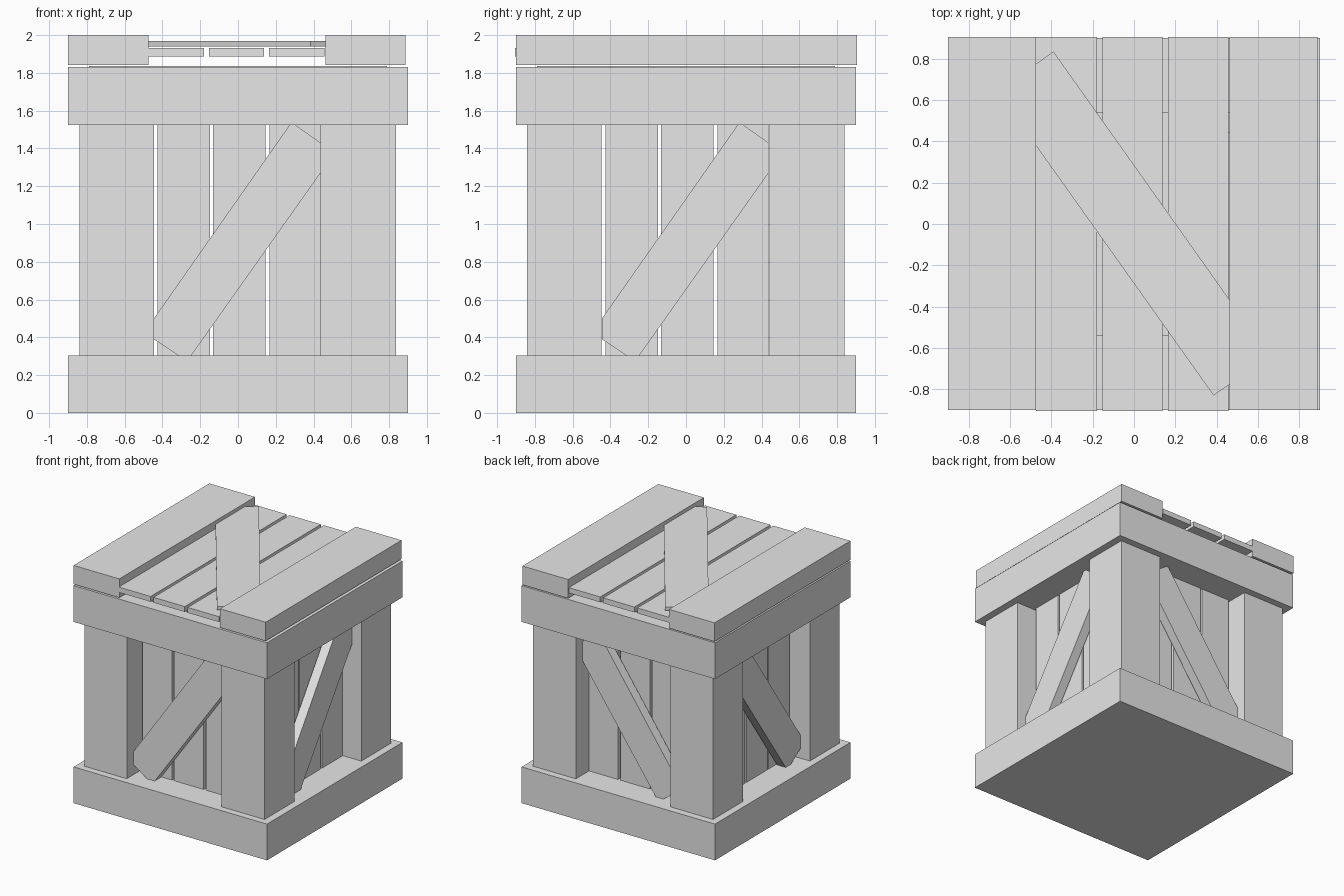
import bpy
import bmesh
from mathutils import Matrix

cube = bpy.data.objects.get("Cube")
if cube:
    bpy.data.objects.remove(cube, do_unlink=True)

grey = bpy.data.materials.new("plain_grey")
grey.use_nodes = True
grey.diffuse_color = (0.8, 0.8, 0.8, 1)
grey.node_tree.nodes["Principled BSDF"].inputs["Base Color"].default_value = (0.8, 0.8, 0.8, 1)


def finish(name, bm):
    bmesh.ops.recalc_face_normals(bm, faces=bm.faces)
    mesh = bpy.data.meshes.new(name)
    bm.to_mesh(mesh)
    bm.free()
    mesh.materials.append(grey)
    obj = bpy.data.objects.new(name, mesh)
    bpy.context.collection.objects.link(obj)
    return obj


def prism(name, outline, low, high, matrix=Matrix()):
    """Extrude a flat outline from low to high, then place it with a matrix."""
    bm = bmesh.new()
    face = bm.faces.new([bm.verts.new((u, v, low)) for u, v in outline])
    top = bmesh.ops.extrude_face_region(bm, geom=[face])["geom"]
    verts = [g for g in top if isinstance(g, bmesh.types.BMVert)]
    bmesh.ops.translate(bm, vec=(0, 0, high - low), verts=verts)
    bm.transform(matrix)
    return finish(name, bm)


def rect(u0, u1, v0, v1):
    return [(u0, v0), (u1, v0), (u1, v1), (u0, v1)]


def frame(name, outer, inner, z0, z1):
    """Square ring with a rectangular section."""
    bm = bmesh.new()
    section = [(outer, z0), (outer, z1), (inner, z1), (inner, z0)]
    loops = [[bm.verts.new((x, y, z)) for x, y in rect(-r, r, -r, r)] for r, z in section]
    for i in range(4):
        a, b = loops[i], loops[(i + 1) % 4]
        for j in range(4):
            k = (j + 1) % 4
            bm.faces.new((a[j], a[k], b[k], b[j]))
    return finish(name, bm)


# Base, upper frame and its low lip
SLAB = 0.305
FRAME_LOW, FRAME_HIGH = 1.525, 1.83
prism("base_slab", rect(-0.9, 0.9, -0.9, 0.9), 0, SLAB)
frame("upper_frame", 0.9, 0.54, FRAME_LOW, FRAME_HIGH)
frame("frame_lip", 0.79, 0.54, FRAME_HIGH - 0.01, 1.836)

# Corner posts
for x_name, x0, x1 in (("right", -0.84, -0.445), ("left", 0.437, 0.837)):
    for y_name, y0, y1 in (("front", -0.843, -0.447), ("back", 0.443, 0.84)):
        prism(f"{y_name}_{x_name}_post", rect(x0, x1, y0, y1), SLAB, FRAME_LOW)

# Walls: upright slats with a diagonal brace, opposite walls mirror each other
slats = [(-0.425, -0.148), (-0.132, 0.145), (0.168, 0.437)]
brace = [(-0.445, 0.39), (-0.31, 0.3), (-0.25, 0.3), (0.437, 1.27),
         (0.437, 1.43), (0.3, 1.527), (0.275, 1.527), (-0.445, 0.5)]
walls = {
    "front": ((1, 0), (0, -1)),
    "back": ((1, 0), (0, 1)),
    "left": ((0, 1), (1, 0)),
    "right": ((0, 1), (-1, 0)),
}
for side, (along, out) in walls.items():
    place = Matrix(((along[0], 0, out[0], 0),
                    (along[1], 0, out[1], 0),
                    (0, 1, 0, 0),
                    (0, 0, 0, 1)))
    for i, (u0, u1) in enumerate(slats):
        prism(f"{side}_slat_{i + 1}", rect(u0, u1, SLAB, FRAME_LOW), 0.55, 0.665, place)
    prism(f"{side}_brace", brace, 0.675, 0.755, place)

# Lid: two thick boards, three thin planks and a diagonal brace
prism("right_lid_board", rect(-0.9, -0.475, -0.9, 0.905), 1.842, 2.0)
prism("left_lid_board", rect(0.463, 0.888, -0.9, 0.905), 1.842, 2.0)
for i, (x0, x1) in enumerate([(-0.475, -0.18), (-0.153, 0.138), (0.165, 0.457)]):
    prism(f"lid_plank_{i + 1}", rect(x0, x1, -0.905, 0.905), 1.888, 1.933)
prism("lid_brace", [(-0.475, 0.775), (-0.475, 0.38), (0.385, -0.83),
                    (0.465, -0.775), (0.465, -0.37), (-0.39, 0.835)], 1.94, 1.97)
